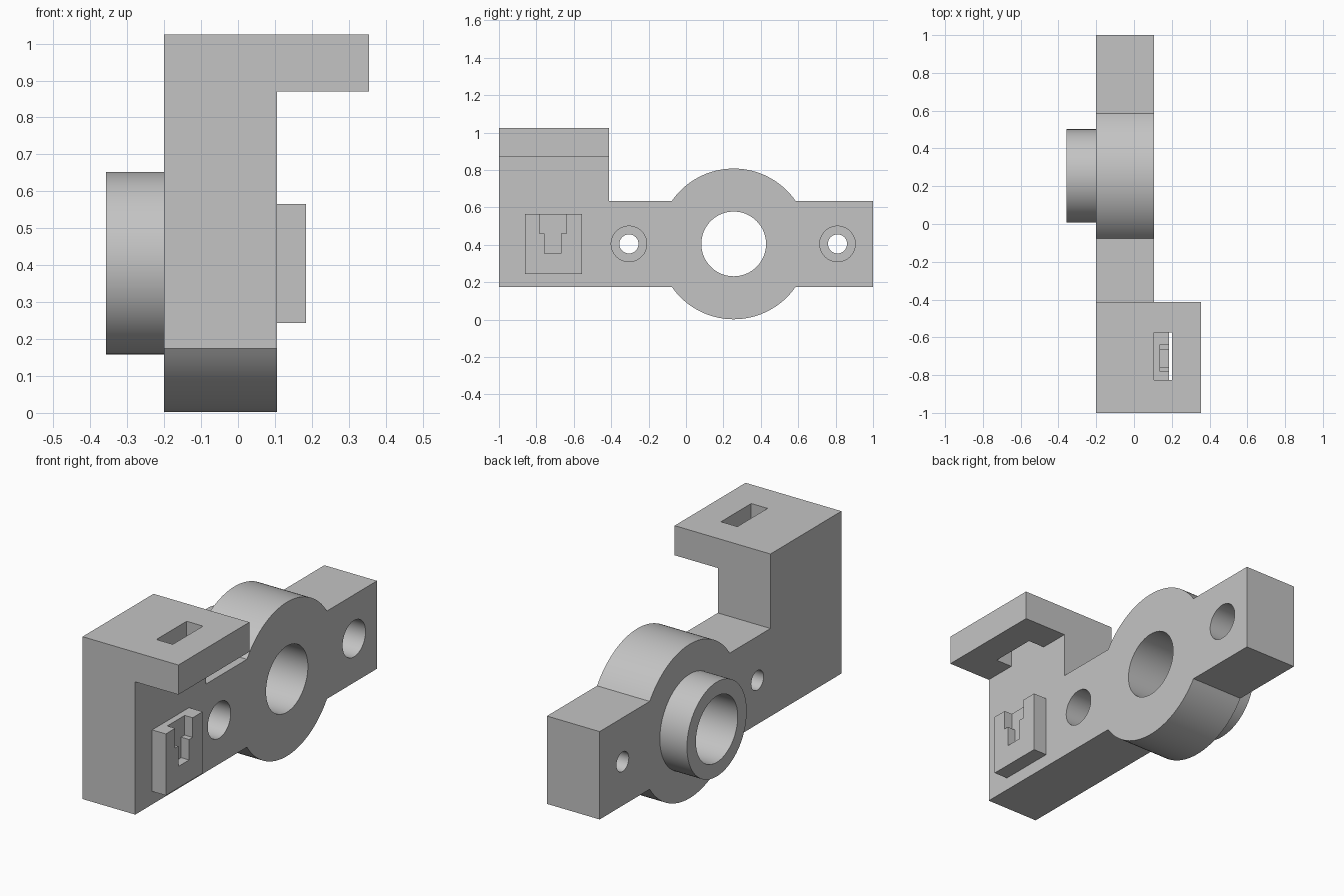
import bpy, bmesh, math
from mathutils import Matrix

cube = bpy.data.objects.get("Cube")
if cube:
    bpy.data.objects.remove(cube, do_unlink=True)

grey = bpy.data.materials.new("plain grey")
grey.use_nodes = True
colour = (0.55, 0.55, 0.55, 1)
grey.diffuse_color = colour
grey.node_tree.nodes["Principled BSDF"].inputs["Base Color"].default_value = colour

LEFT, FACE = -0.2, 0.105      # the two flat sides of the body
AXIS_Y, AXIS_Z = 0.255, 0.405  # centre of the main bore


def make(name, bm):
    bmesh.ops.recalc_face_normals(bm, faces=bm.faces)
    mesh = bpy.data.meshes.new(name)
    bm.to_mesh(mesh)
    bm.free()
    mesh.materials.append(grey)
    obj = bpy.data.objects.new(name, mesh)
    bpy.context.collection.objects.link(obj)
    return obj


def prism(name, points, x0, x1):
    """Extrude a (y, z) outline along x."""
    bm = bmesh.new()
    face = bm.faces.new([bm.verts.new((x0, y, z)) for y, z in points])
    new = bmesh.ops.extrude_face_region(bm, geom=[face])["geom"]
    bmesh.ops.translate(bm, vec=(x1 - x0, 0, 0),
                        verts=[v for v in new if isinstance(v, bmesh.types.BMVert)])
    return make(name, bm)


def box(name, x, y, z):
    return prism(name, [(y[0], z[0]), (y[1], z[0]), (y[1], z[1]), (y[0], z[1])], *x)


def rod(name, y, radius, x0, x1, sides=96):
    bm = bmesh.new()
    place = Matrix.Translation(((x0 + x1) / 2, y, AXIS_Z)) @ Matrix.Rotation(math.pi / 2, 4, "Y")
    bmesh.ops.create_cone(bm, cap_ends=True, segments=sides, radius1=radius,
                          radius2=radius, depth=x1 - x0, matrix=place)
    return make(name, bm)


def combine(target, tool, operation):
    """Apply a boolean and throw the tool away."""
    mod = target.modifiers.new(operation.lower(), "BOOLEAN")
    mod.operation, mod.object, mod.solver = operation, tool, "EXACT"
    bpy.context.view_layer.objects.active = target
    bpy.ops.object.modifier_apply(modifier=mod.name)
    bpy.data.objects.remove(tool, do_unlink=True)


# Body outline: straight bar with a tall end and a round hub
BOTTOM, TOP, HUB = 0.175, 0.635, 0.403
half = math.asin((TOP - AXIS_Z) / HUB)


def arc(start, end, steps=32):
    angles = [start + (end - start) * i / steps for i in range(steps + 1)]
    return [(AXIS_Y + HUB * math.cos(a), AXIS_Z + HUB * math.sin(a)) for a in angles]


outline = [(-1, BOTTOM)] + arc(math.pi + half, 2 * math.pi - half)
outline += [(1, BOTTOM), (1, TOP)] + arc(half, math.pi - half)
outline += [(-0.413, TOP), (-0.413, 1.025), (-1, 1.025)]
bracket = prism("bracket_body", outline, LEFT, FACE)

# Overhanging flange, boss and raised pad
combine(bracket, box("flange", (0, 0.355), (-1, -0.413), (0.87, 1.025)), "UNION")
combine(bracket, rod("boss", AXIS_Y, 0.247, -0.357, 0), "UNION")
combine(bracket, box("pad", (0, 0.184), (-0.86, -0.555), (0.243, 0.565)), "UNION")

# Main bore, and two counterbored screw holes
combine(bracket, rod("bore", AXIS_Y, 0.173, -0.5, 0.5), "DIFFERENCE")
for y in (-0.305, 0.81):
    combine(bracket, rod("screw_hole", y, 0.051, -0.5, 0.5, 64), "DIFFERENCE")
    combine(bracket, rod("counterbore", y, 0.095, -0.09, 0.5, 64), "DIFFERENCE")

# Slot through the flange and stepped recess in the pad
combine(bracket, box("flange_slot", (FACE, 0.2), (-0.825, -0.575), (0.8, 1.1)), "DIFFERENCE")
recess = [(-0.757, 0.355), (-0.667, 0.355), (-0.667, 0.462), (-0.638, 0.462),
          (-0.638, 0.6), (-0.782, 0.6), (-0.782, 0.462), (-0.757, 0.462)]
combine(bracket, prism("pad_recess", recess, 0.138, 0.25), "DIFFERENCE")

bpy.ops.object.select_all(action="DESELECT")
bracket.select_set(True)
bpy.context.view_layer.objects.active = bracket
bpy.ops.object.shade_smooth_by_angle(angle=math.radians(30))
